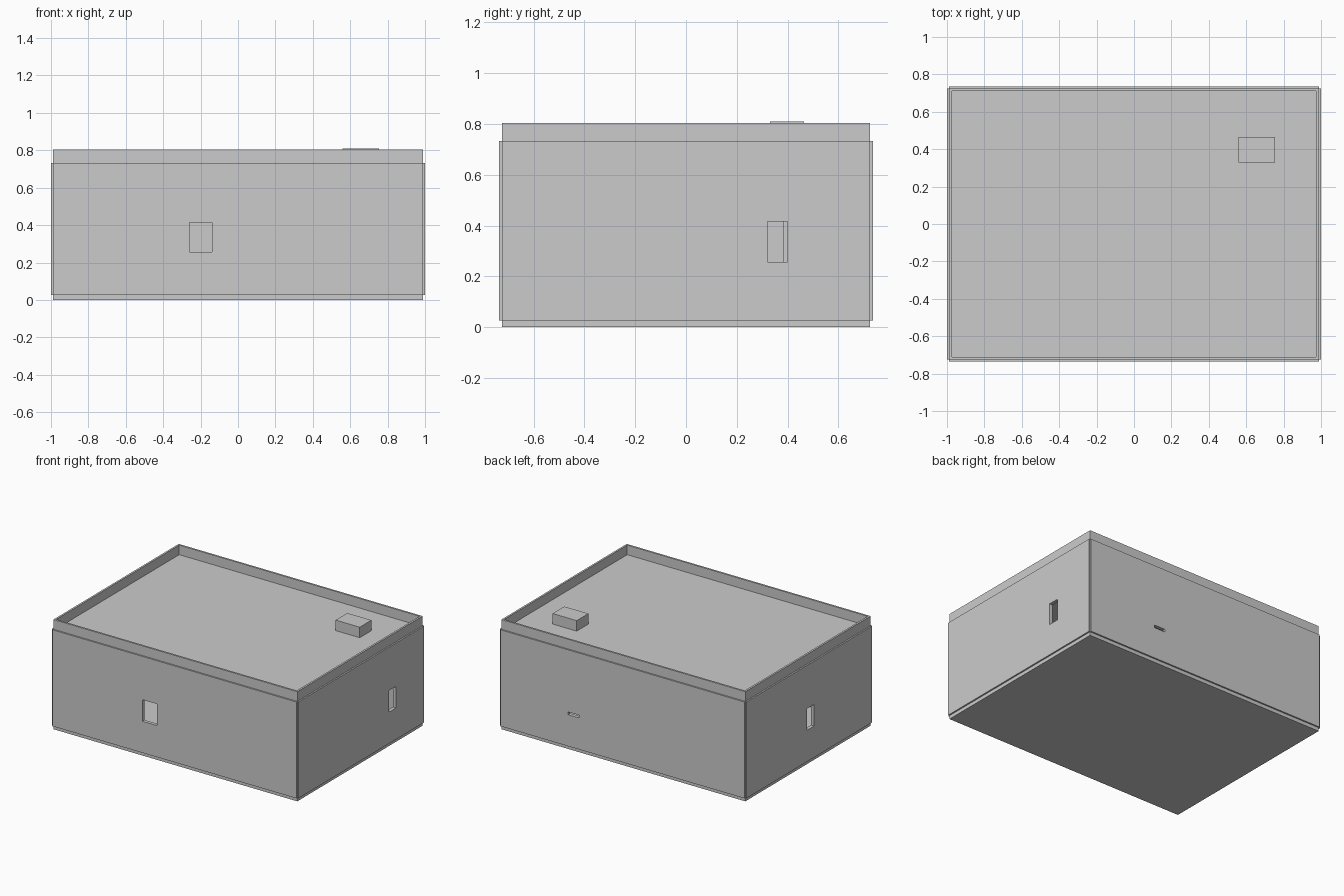
import bpy

if "Cube" in bpy.data.objects:
    bpy.data.objects.remove(bpy.data.objects["Cube"])

CX, CY, OUT, T = 0.988, 0.725, 0.011, 0.014   # core half sizes, cladding depth, wall thickness
ROOF, TOP = 0.733, 0.803


def box(name, x0, x1, y0, y1, z0, z1):
    bpy.ops.mesh.primitive_cube_add(size=1, location=((x0 + x1) / 2, (y0 + y1) / 2, (z0 + z1) / 2))
    ob = bpy.context.object
    ob.name = name
    ob.scale = (x1 - x0, y1 - y0, z1 - z0)
    bpy.ops.object.transform_apply(location=False, rotation=False, scale=True)
    return ob


def cut(ob, cutters):
    for c in cutters:
        m = ob.modifiers.new("cut", 'BOOLEAN')
        m.operation = 'DIFFERENCE'
        m.solver = 'EXACT'
        m.object = c
    bpy.context.view_layer.objects.active = ob
    for m in list(ob.modifiers):
        bpy.ops.object.modifier_apply(modifier=m.name)


# Helpers: window openings, room space and the space above the roof
front = box("front_window_cutter", -0.26, -0.14, -0.8, -0.65, 0.257, 0.415)
right = box("right_window_cutter", 0.9, 1.1, 0.32, 0.40, 0.257, 0.415)
left = box("left_window_cutter", -1.1, -0.9, -0.055, 0.025, 0.257, 0.415)
back = box("back_slot_cutter", 0.35, 0.44, 0.65, 0.8, 0.257, 0.277)
room = box("room_cutter", -CX + T, CX - T, -CY + T, CY - T, T, ROOF - T)
sky = box("parapet_cutter", -CX + T, CX - T, -CY + T, CY - T, ROOF, 1)
cutters = [front, right, left, back, room, sky]

# Hollow shell with floor, roof slab and parapet
shell = box("building_shell", -CX, CX, -CY, CY, 0, TOP)
cut(shell, cutters)

# Cladding panels, leaving notched corners
Z0, Z1 = 0.026, 0.732
for s, n, c in ((-1, "front", front), (1, "back", back)):
    a, b = sorted((s * CY, s * (CY + OUT)))
    cut(box(n + "_cladding", -CX, CX, a, b, Z0, Z1), [c])
for s, n, c in ((-1, "left", left), (1, "right", right)):
    a, b = sorted((s * CX, s * (CX + OUT)))
    cut(box(n + "_cladding", a, b, -CY, CY, Z0, Z1), [c])

# Inner partition seen through the side window
box("inner_partition", 0.34, 0.354, -CY + T, 0.385, T, ROOF - T)

# Rooftop unit
box("roof_unit", 0.56, 0.755, 0.33, 0.465, ROOF, 0.81)

for c in cutters:
    bpy.data.objects.remove(c)
